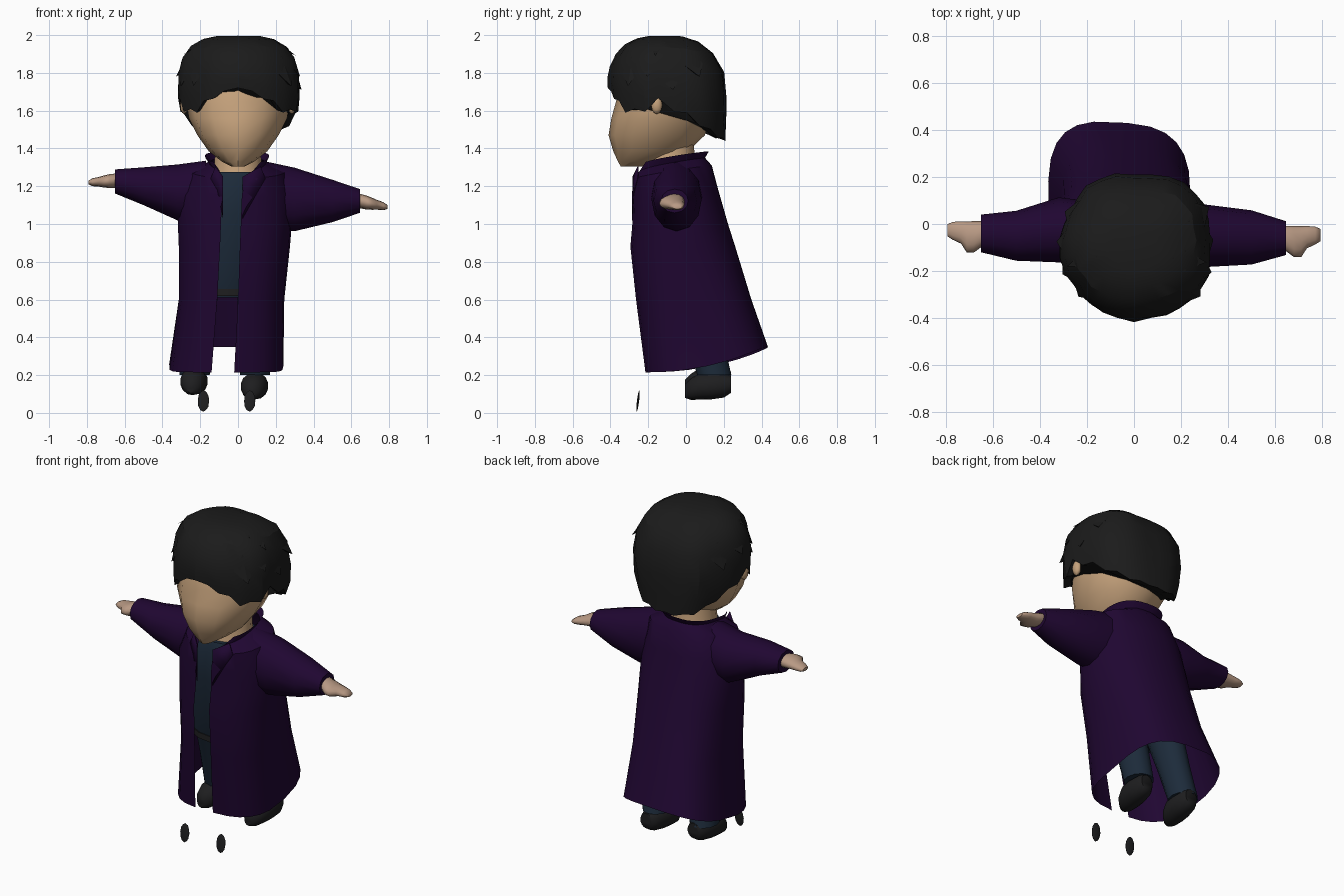
import bpy, bmesh, math, random
from math import sin, cos, pi, radians
from mathutils import Vector, Matrix

random.seed(4)
cube = bpy.data.objects.get("Cube")
if cube:
    bpy.data.objects.remove(cube)


def material(name, r, g, b):
    m = bpy.data.materials.new(name)
    m.use_nodes = True
    m.diffuse_color = (r, g, b, 1)
    node = m.node_tree.nodes["Principled BSDF"]
    node.inputs["Base Color"].default_value = (r, g, b, 1)
    node.inputs["Roughness"].default_value = 0.8
    return m


PURPLE = material("coat purple", 0.014, 0.002, 0.031)
NAVY = material("cloth navy", 0.012, 0.024, 0.043)
SKIN = material("face skin", 0.56, 0.36, 0.20)
HAND = material("hand skin", 0.48, 0.32, 0.23)
HAIR = material("hair black", 0.011, 0.011, 0.011)
BLACK = material("shoe black", 0.013, 0.013, 0.014)


def finish(name, bm, mat, angle=40):
    bmesh.ops.recalc_face_normals(bm, faces=bm.faces)
    mesh = bpy.data.meshes.new(name)
    bm.to_mesh(mesh)
    bm.free()
    mesh.materials.append(mat)
    ob = bpy.data.objects.new(name, mesh)
    bpy.context.collection.objects.link(ob)
    bpy.ops.object.select_all(action='DESELECT')
    ob.select_set(True)
    bpy.context.view_layer.objects.active = ob
    bpy.ops.object.shade_smooth_by_angle(angle=radians(angle))
    return ob


def power(v, e):
    return math.copysign(abs(v) ** e, v)


def ring(axis, centre, a, b, n=12, k=2.0):
    """Superellipse ring around an axis; a and b are its half sizes."""
    pts = []
    for i in range(n):
        t = 2 * pi * i / n
        u, v = a * power(sin(t), 2 / k), -b * power(cos(t), 2 / k)
        offset = {'x': (0, u, v), 'y': (u, 0, v), 'z': (u, v, 0)}[axis]
        pts.append(Vector(centre) + Vector(offset))
    return pts


def loft(name, rings, mat, closed=True, first_cap=True, last_cap=True, angle=40):
    bm = bmesh.new()
    rows = [[bm.verts.new(p) for p in r] for r in rings]
    n = len(rows[0])
    for r, s in zip(rows, rows[1:]):
        for i in range(n if closed else n - 1):
            j = (i + 1) % n
            bm.faces.new((r[i], r[j], s[j], s[i]))
    if first_cap:
        bm.faces.new(rows[0])
    if last_cap:
        bm.faces.new(rows[-1])
    return finish(name, bm, mat, angle)


def ellipsoid(name, centre, size, mat, tilt=0.0):
    bm = bmesh.new()
    bmesh.ops.create_icosphere(bm, subdivisions=2, radius=1)
    bm.transform(Matrix.Translation(centre) @ Matrix.Rotation(tilt, 4, 'X')
                 @ Matrix.Diagonal((*size, 1)))
    return finish(name, bm, mat)


# Coat: an open-fronted loft, slanting out toward the back, boxier at the hem
def coat_row(k, z_front, z_back, bend, x0, x1, y0, y1, gap0, gap1, cols=24):
    cx, rx, cy, ry = (x0 + x1) / 2, (x1 - x0) / 2, (y0 + y1) / 2, (y1 - y0) / 2

    def edge(x):
        d = (x - cx) / rx
        return math.asin(power(d, k / 2))
    start, end = edge(gap1), edge(gap0) + 2 * pi
    row = []
    for i in range(cols + 1):
        t = start + (end - start) * i / cols
        x = cx + rx * power(sin(t), 2 / k)
        y = cy - ry * power(cos(t), 2 / k)
        f = max(0, (y - y0) / (y1 - y0))
        row.append((x, y - 0.07 * f * (x - cx), z_front + (z_back - z_front) * f ** bend))
    return row


coat = [
    (2.6, 1.31, 1.385, 0.6, -0.175, 0.165, -0.25, 0.12, -0.13, 0.12),
    (2.6, 1.27, 1.35, 0.6, -0.15, 0.145, -0.26, 0.10, -0.10, 0.08),
    (2.4, 1.24, 1.31, 0.8, -0.25, 0.25, -0.28, 0.135, -0.08, 0.03),
    (2.2, 1.14, 1.18, 1, -0.31, 0.285, -0.288, 0.17, -0.085, 0.02),
    (2.2, 1.0, 1.0, 1, -0.32, 0.285, -0.285, 0.222, -0.09, 0.015),
    (2.3, 0.88, 0.88, 1, -0.315, 0.275, -0.295, 0.26, -0.095, 0.01),
    (2.6, 0.6, 0.6, 1, -0.315, 0.245, -0.265, 0.345, -0.11, 0.0),
    (3.0, 0.215, 0.35, 2.2, -0.365, 0.24, -0.215, 0.432, -0.14, -0.02),
]
loft("coat", [coat_row(*c) for c in coat], PURPLE, closed=False, first_cap=False, last_cap=False)

# Lapels folded over the coat opening
for side, inner in ((-1, -0.08), (1, 0.025)):
    bm = bmesh.new()
    corners = [(inner, -0.284, 1.03), (inner, -0.284, 1.25), (side * 0.12, -0.256, 1.305),
               (side * 0.145, -0.258, 1.24), (side * 0.11, -0.276, 1.18)]
    bm.faces.new([bm.verts.new(c) for c in corners])
    ob = finish("left_lapel" if side > 0 else "right_lapel", bm, PURPLE)
    ob.modifiers.new("thickness", 'SOLIDIFY').thickness = 0.005

# Sleeves: x, y, z, depth, height
sleeves = {
    "right_sleeve": [(-0.17, -0.045, 1.175, 0.14, 0.16), (-0.32, -0.025, 1.167, 0.138, 0.148),
                     (-0.5, -0.05, 1.20, 0.106, 0.10), (-0.65, -0.04, 1.225, 0.08, 0.064)],
    "left_sleeve": [(0.16, -0.05, 1.15, 0.135, 0.178), (0.30, -0.05, 1.13, 0.133, 0.168),
                    (0.5, -0.057, 1.122, 0.115, 0.112), (0.645, -0.06, 1.122, 0.072, 0.063)],
}
for name, rows in sleeves.items():
    loft(name, [ring('x', r[:3], r[3], r[4], 12, 2.05) for r in rows], PURPLE,
         first_cap=False, angle=50)

# Hands with a thumb bulge: reach, front edge, back edge, half thickness
palm = [(0.0, -0.05, 0.04, 0.03), (0.04, -0.06, 0.047, 0.038), (0.075, -0.086, 0.047, 0.037),
        (0.105, -0.086, 0.046, 0.032), (0.13, -0.048, 0.046, 0.026), (0.165, -0.032, 0.044, 0.021),
        (0.187, -0.018, 0.034, 0.01)]
for name, side, y, z, drop in (("right_hand", -1, -0.035, 1.232, 0.012),
                               ("left_hand", 1, -0.055, 1.13, 0.04)):
    loft(name, [ring('x', (side * (0.605 + d), y + (f + b) / 2, z - drop * d / 0.185),
                     (b - f) / 2, h, 12) for d, f, b, h in palm], HAND, angle=60)

# Shirt and belt
loft("shirt", [ring('z', c, a, b, 16, 2.3) for c, a, b in (
    ((-0.06, 0.01, 0.61), 0.2, 0.17), ((-0.05, -0.02, 0.75), 0.2, 0.19),
    ((-0.02, -0.06, 1.05), 0.2, 0.195), ((-0.01, -0.075, 1.2), 0.19, 0.185),
    ((0, -0.075, 1.275), 0.13, 0.165))], NAVY)
loft("belt", [ring('z', (-0.06, 0.005, z), 0.208, 0.185, 16, 2.3) for z in (0.62, 0.655)], BLACK)

# Trouser legs, shoes and the two loose discs
shoe = [(-0.005, 0.028, 0.05, 0.036), (0.025, 0.055, 0.06, 0.056), (0.07, 0.07, 0.075, 0.07),
        (0.13, 0.07, 0.078, 0.072), (0.2, 0.06, 0.08, 0.064), (0.237, 0.04, 0.085, 0.045)]
for name, hip, foot, base, disc_x in (("right", -0.195, -0.23, 0.09, -0.183),
                                      ("left", 0.085, 0.09, 0.065, 0.062)):
    loft(name + "_trouser_leg", [
        ring('z', (hip, 0.03, 0.64), 0.09, 0.12), ring('z', ((hip + foot) / 2, 0.09, 0.42), 0.085, 0.1),
        ring('z', (foot, 0.15, 0.2), 0.08, 0.09)], NAVY)
    loft(name + "_shoe", [ring('y', (foot - 0.015 * (1 - 8 * y), y, base + z), w, h, 14, 2.1)
                          for y, w, z, h in shoe], BLACK, angle=60)
    ellipsoid(name + "_disc", (disc_x, -0.254, 0.063), (0.031, 0.006, 0.057), BLACK, -0.12)

# Neck and faceted head: z, half width, front y, back y
loft("neck", [ring('z', (0, -0.08, z), r, r, 14) for z, r in ((1.22, 0.15), (1.29, 0.13), (1.45, 0.12))], SKIN)
head = [(1.305, 0.035, -0.345, -0.2), (1.33, 0.085, -0.36, -0.09), (1.385, 0.155, -0.385, 0.01),
        (1.47, 0.215, -0.41, 0.1), (1.56, 0.26, -0.395, 0.13), (1.65, 0.275, -0.37, 0.14),
        (1.8, 0.25, -0.34, 0.12), (1.92, 0.15, -0.22, 0.04)]
loft("head", [ring('z', (0, (f + b) / 2, z), w, (b - f) / 2, 12, 2.05) for z, w, f, b in head], SKIN, angle=35)

# Ears
for name, side in (("right_ear", -1), ("left_ear", 1)):
    ellipsoid(name, (side * 0.285, -0.155, 1.63), (0.022, 0.03, 0.048), SKIN)

# Hair: a boxy cap whose hem follows the hairline in ragged points
hairline = [(0, 1.725), (25, 1.665), (45, 1.605), (68, 1.58), (80, 1.66), (95, 1.61),
            (120, 1.53), (145, 1.455), (180, 1.44)]


def hem(angle):
    for (a, za), (b, zb) in zip(hairline, hairline[1:]):
        if angle <= b:
            return za + (zb - za) * (angle - a) / (b - a)
    return hairline[-1][1]


def cap_point(t, z, swell):
    """Point on the cap: combed toward the back left, narrowing at the nape."""
    front = (1 + cos(t)) / 2
    k = 2.2 + 0.5 * front + 0.5 * sin(t) ** 2
    r = (1 - (max(0, z - 1.72) / 0.28) ** k) ** (1 / k) * swell
    r *= 1 + 0.065 * (sin(t) - cos(t)) * abs(sin(2 * t))
    nape = 1 - 1.2 * max(0, 1.62 - z) * (1 - front)
    return Vector((0.315 * r * nape * power(sin(t), 0.9), -0.105 - 0.31 * r * power(cos(t), 0.9), z))


COLS = 30
streak = [random.uniform(-0.018, 0.018) for i in range(COLS)]
rows = []
for step, swell in ((0.012, 1), (0.06, 1), (0.17, 1), (0.35, 1), (0.6, 1.01), (0.82, 1.01), (1, 1.0), (0.97, 0.88)):
    row = []
    for i in range(COLS):
        t = 2 * pi * i / COLS
        deg = math.degrees(min(t, 2 * pi - t))
        jag = 0.4 if deg < 30 or deg > 130 else 1
        low = hem(deg) + jag * (0.02 if i % 2 else -0.012)
        ridge = streak[i] + random.uniform(-0.012, 0.012)
        row.append(cap_point(t, 2.0 - (2.0 - low) * step, swell + ridge))
    rows.append(row)
loft("hair_cap", rows, HAIR, angle=25)

# Hair locks: long tufts lying on the cap, angle and tip height
locks = [(52, 1.73), (72, 1.78), (92, 1.71), (115, 1.78), (-52, 1.73), (-75, 1.73),
         (-97, 1.78), (-120, 1.72), (78, 1.89), (-80, 1.90)]
bm = bmesh.new()
for angle, z in locks:
    t = radians(angle)
    w = radians(11)
    root = [cap_point(t - w, z + 0.07, 0.98), cap_point(t, min(z + 0.16, 1.985), 0.98),
            cap_point(t + w, z + 0.07, 0.98), cap_point(t, z + 0.02, 0.96)]
    tip = bm.verts.new(cap_point(t + radians(3), z, 1.06))
    base = [bm.verts.new(p) for p in root]
    for i in range(4):
        bm.faces.new((base[i], base[(i + 1) % 4], tip))
    bm.faces.new(base)
finish("hair_locks", bm, HAIR, angle=20)
